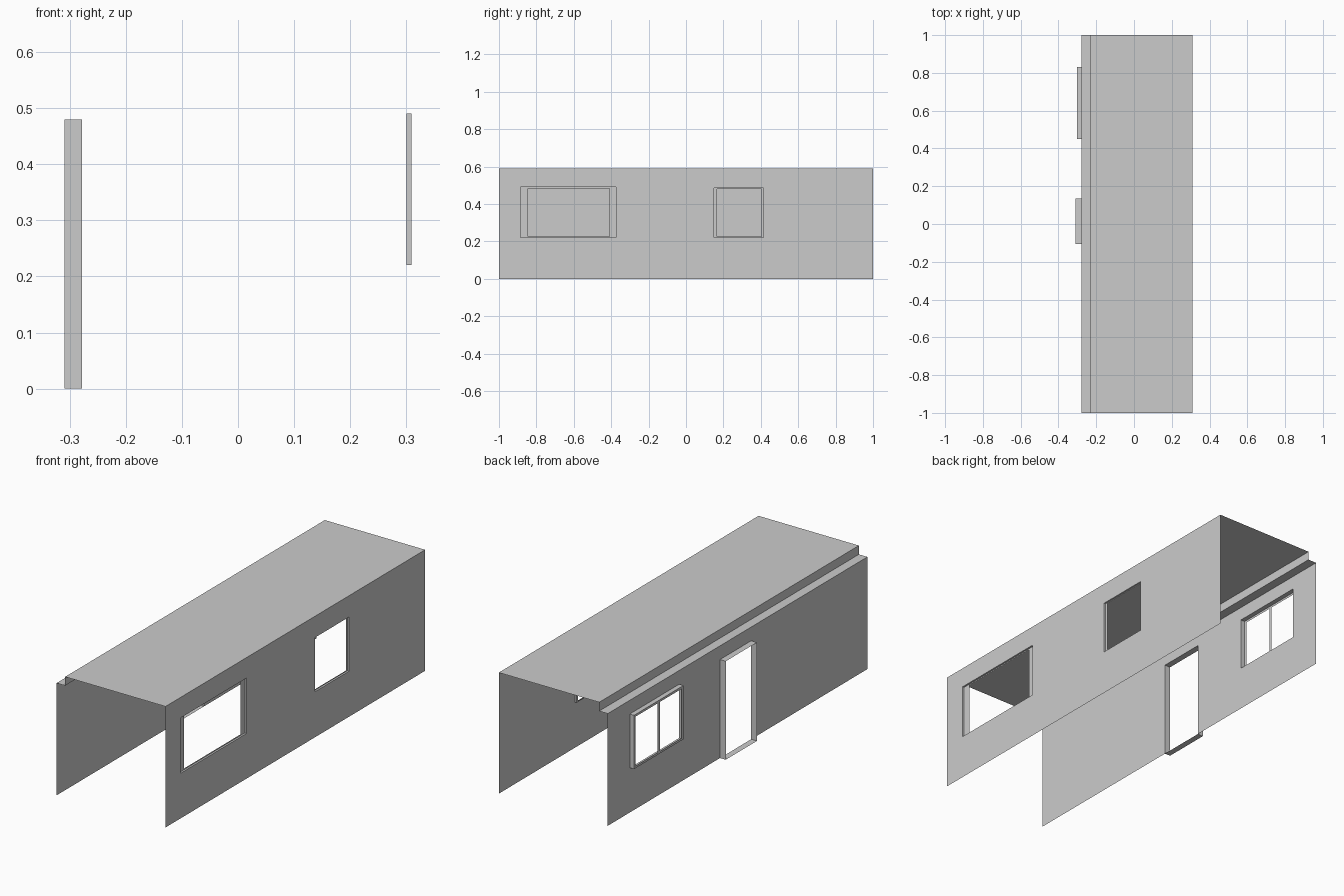
import bpy, bmesh

if "Cube" in bpy.data.objects:
    bpy.data.objects.remove(bpy.data.objects["Cube"])

XR, XL, XF = 0.309, -0.278, -0.232   # right wall, left wall, fascia
H, HL = 0.59, 0.547                  # roof height, ledge height


def finish(name, bm):
    bmesh.ops.remove_doubles(bm, verts=bm.verts, dist=1e-5)
    bmesh.ops.recalc_face_normals(bm, faces=bm.faces)
    me = bpy.data.meshes.new(name)
    bm.to_mesh(me)
    bm.free()
    ob = bpy.data.objects.new(name, me)
    bpy.context.collection.objects.link(ob)
    return ob


def quad(bm, pts):
    bm.faces.new([bm.verts.new(p) for p in pts])


def add_sheet(bm, x, rect, holes):
    """Flat panel at x; rect and holes are (y0, y1, z0, z1)."""
    boxes = [rect] + holes
    ys = sorted({v for b in boxes for v in b[:2]})
    zs = sorted({v for b in boxes for v in b[2:]})
    for a, b in zip(ys, ys[1:]):
        for c, d in zip(zs, zs[1:]):
            my, mz = (a + b) / 2, (c + d) / 2
            if any(h[0] < my < h[1] and h[2] < mz < h[3] for h in holes):
                continue
            quad(bm, [(x, a, c), (x, b, c), (x, b, d), (x, a, d)])


def add_tube(bm, x0, x1, rect):
    """Open four-sided reveal between two x planes."""
    y0, y1, z0, z1 = rect
    loop = [(y0, z0), (y1, z0), (y1, z1), (y0, z1)]
    for p, q in zip(loop, loop[1:] + loop[:1]):
        quad(bm, [(x0, *p), (x0, *q), (x1, *q), (x1, *p)])


def wall(name, x, height, holes):
    bm = bmesh.new()
    add_sheet(bm, x, (-1, 1, 0, height), holes)
    return finish(name, bm)


def opening(name, x0, x1, rect, panes):
    bm = bmesh.new()
    add_tube(bm, x0, x1, rect)
    if panes:
        add_sheet(bm, x1, rect, panes)
    return finish(name, bm)


# Openings
big = (-0.885, -0.375, 0.22, 0.49)
small = (0.15, 0.415, 0.222, 0.486)
slider = (0.45, 0.83, 0.218, 0.48)
door = (-0.105, 0.135, 0.0, 0.48)

# Long side walls
wall("right_wall", XR, H, [big, small])
wall("left_wall", XL, HL, [slider, door])

# Roof, fascia step and ledge as one folded sheet
bm = bmesh.new()
profile = [(XR, H), (XF, H), (XF, HL), (XL, HL)]
for (xa, za), (xb, zb) in zip(profile, profile[1:]):
    quad(bm, [(xa, -1, za), (xa, 1, za), (xb, 1, zb), (xb, -1, zb)])
finish("roof", bm)

# Recessed windows on the right, protruding window and door frame on the left
opening("right_window_large", XR, 0.30, big, [(-0.845, -0.41, 0.226, 0.484)])
opening("right_window_small", XR, 0.30, small, [(0.165, 0.405, 0.227, 0.481)])
opening("left_sliding_window", XL, -0.301, slider,
        [(0.463, 0.632, 0.229, 0.469), (0.648, 0.817, 0.229, 0.469)])
opening("door_frame", XL, -0.309, door, [])
